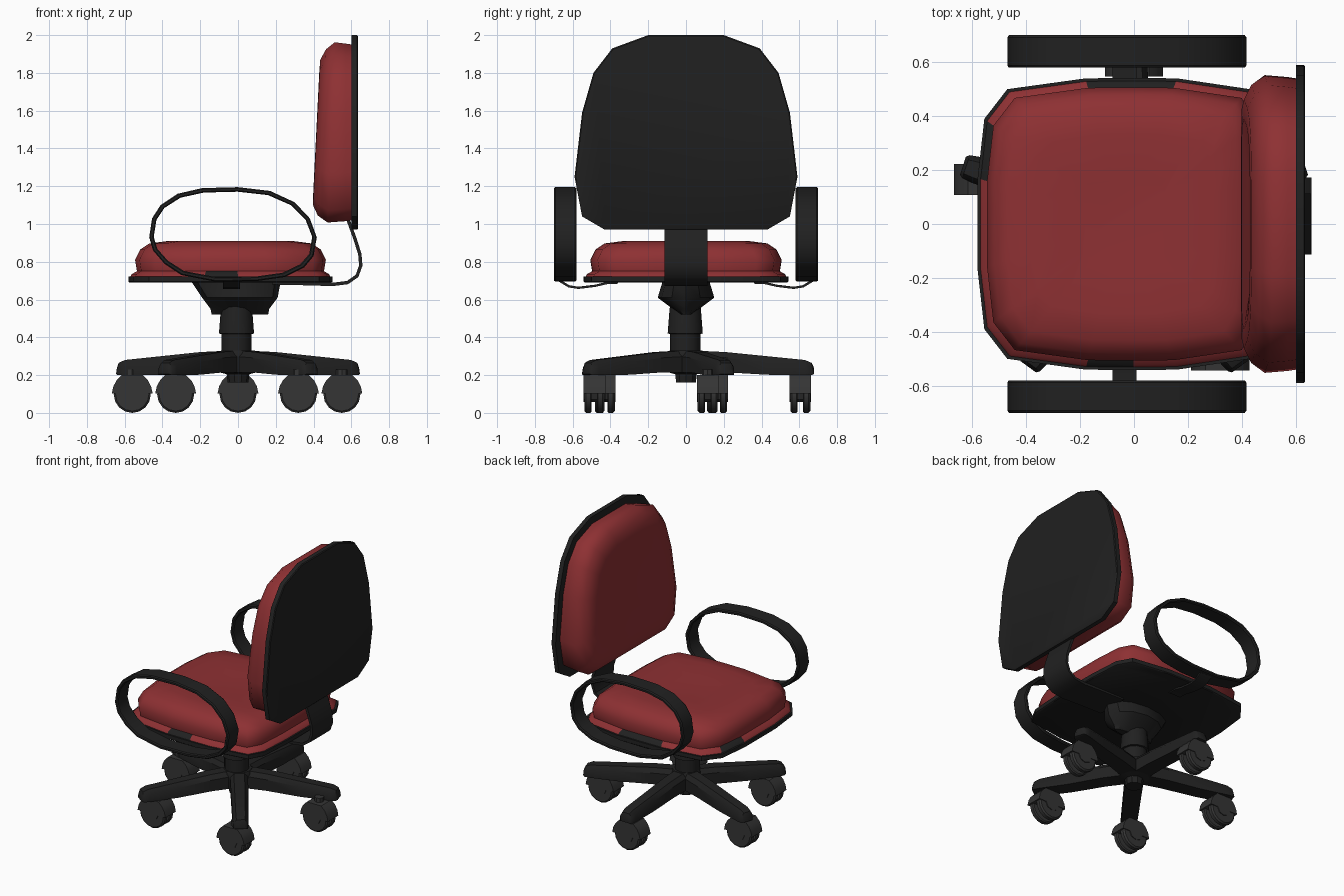
import bpy, bmesh
from math import sin, cos, pi, radians
from mathutils import Vector

if "Cube" in bpy.data.objects:
    bpy.data.objects.remove(bpy.data.objects["Cube"])


def material(name, rgb):
    m = bpy.data.materials.new(name)
    m.diffuse_color = (*rgb, 1)
    m.use_nodes = True
    m.node_tree.nodes["Principled BSDF"].inputs["Base Color"].default_value = m.diffuse_color
    return m


RED = material("red_fabric", (0.27, 0.03, 0.033))
BLACK = material("black_plastic", (0.015, 0.015, 0.015))
GREY = material("caster_plastic", (0.035, 0.035, 0.035))


def loft(name, rings, mats, wrap=False, angle=35, patch=()):
    """Skin equal-length rings; patch lists (ring, segment) faces using mats[1]."""
    bm = bmesh.new()
    vs = [[bm.verts.new(p) for p in r] for r in rings]
    n, k = len(rings[0]), len(rings)
    for i in range(k if wrap else k - 1):
        a, b = vs[i], vs[(i + 1) % k]
        for j in range(n):
            f = bm.faces.new((a[j], a[(j + 1) % n], b[(j + 1) % n], b[j]))
            f.material_index = int((i, j) in patch)
    if not wrap:
        bm.faces.new(vs[0])
        bm.faces.new(vs[-1])
    bmesh.ops.recalc_face_normals(bm, faces=bm.faces)
    me = bpy.data.meshes.new(name)
    bm.to_mesh(me)
    bm.free()
    for m in mats:
        me.materials.append(m)
    ob = bpy.data.objects.new(name, me)
    bpy.context.collection.objects.link(ob)
    bpy.ops.object.select_all(action='DESELECT')
    ob.select_set(True)
    bpy.context.view_layer.objects.active = ob
    bpy.ops.object.shade_smooth_by_angle(angle=radians(angle))
    return ob


def ellipse(rx, ry, z, n=12, cx=0.0, cy=0.0):
    return [(cx + rx * cos(2 * pi * i / n), cy + ry * sin(2 * pi * i / n), z) for i in range(n)]


def disc_y(r, x, y, z, n=16):
    return [(x + r * cos(2 * pi * i / n), y, z + r * sin(2 * pi * i / n)) for i in range(n)]


def ribbon(name, path, thick, place, lo, hi):
    """Flat strip following a 2D path; place(u, v, w) maps to 3D."""
    rings = []
    for i, p in enumerate(path):
        p = Vector(p)
        t = (Vector(path[min(i + 1, len(path) - 1)]) - Vector(path[max(i - 1, 0)])).normalized()
        o = Vector((-t.y, t.x)) * thick / 2
        a, b = p + o, p - o
        rings.append([place(*a, lo), place(*a, hi), place(*b, hi), place(*b, lo)])
    return loft(name, rings, [BLACK])


# Seat plate and cushion share one outline
half = [(-0.58, 0.17), (-0.555, 0.39), (-0.47, 0.5), (-0.18, 0.54), (0, 0.542),
        (0.16, 0.54), (0.43, 0.5), (0.485, 0.4), (0.5, 0.17)]
seat_outline = half + [(x, -y) for x, y in reversed(half)]


def seat_ring(z, inset):
    s = 1 - inset / 0.54
    return [(-0.04 + (x + 0.04) * s, y * s, z) for x, y in seat_outline]


loft("seat_plate", [seat_ring(0.69, 0.006), seat_ring(0.695, 0), seat_ring(0.722, 0)], [BLACK])
trim = [(i, j) for i in (0, 1) for j in (0, 3, 4, 13)]
loft("seat_cushion", [seat_ring(z, d) for z, d in (
    (0.72, 0.01), (0.735, 0.018), (0.75, 0.045), (0.81, 0.035), (0.865, 0.062),
    (0.897, 0.11), (0.91, 0.21), (0.897, 0.38))], [RED, BLACK], angle=60, patch=trim)

# Backrest plate and dished cushion share one outline
half = [(0.2, 2.0), (0.39, 1.93), (0.49, 1.8), (0.55, 1.59), (0.59, 1.25), (0.55, 1.04), (0.43, 0.97)]
back_outline = half + [(-y, z) for y, z in reversed(half)]


def back_ring(x, inset, lean=0.0):
    pts = [(y * (1 - inset / 0.59), 1.485 + (z - 1.485) * (1 - inset / 0.515)) for y, z in back_outline]
    return [(x + lean * (z - 1.4), y, z) for y, z in pts]


loft("backrest_plate", [back_ring(0.6, 0), back_ring(0.63, 0), back_ring(0.635, 0.006)], [BLACK])
loft("backrest_cushion", [back_ring(x, d, l) for x, d, l in (
    (0.602, 0.05, 0), (0.57, 0.045, 0), (0.49, 0.038, 0.04), (0.44, 0.075, 0.05),
    (0.412, 0.13, 0.05), (0.41, 0.2, 0.05), (0.428, 0.34, 0.03))], [RED], angle=60)

# Curved strip holding the backrest
ribbon("backrest_support", [(0.18, 0.688), (0.38, 0.684), (0.5, 0.68), (0.58, 0.69), (0.63, 0.725),
       (0.65, 0.78), (0.645, 0.84), (0.62, 0.92), (0.58, 1.03)], 0.018,
       lambda u, v, w: (u, w, v), -0.113, 0.113)

# Armrest loops and their brackets
arm = [(-0.47, 0.93), (-0.455, 1.03), (-0.41, 1.1), (-0.32, 1.16), (-0.19, 1.19), (0, 1.195),
       (0.17, 1.175), (0.3, 1.115), (0.38, 1.03), (0.417, 0.93), (0.4, 0.83), (0.35, 0.77),
       (0.25, 0.72), (0.1, 0.698), (-0.12, 0.695), (-0.3, 0.73), (-0.39, 0.79), (-0.45, 0.86)]


def arm_ring(y, inset):
    return [(-0.027 + (x + 0.027) * (1 - inset / 0.445), y, 0.945 + (z - 0.945) * (1 - inset / 0.25))
            for x, z in arm]


for side, s in (("left", 1), ("right", -1)):
    loft(side + "_armrest", [arm_ring(s * y, d) for y, d in (
        (0.58, 0.006), (0.588, 0), (0.692, 0), (0.70, 0.006), (0.70, 0.018),
        (0.692, 0.024), (0.588, 0.024), (0.58, 0.018))], [BLACK], wrap=True)
    ribbon(side + "_armrest_bracket", [(0.36, 0.69), (0.42, 0.687), (0.48, 0.673), (0.57, 0.662),
           (0.62, 0.67), (0.67, 0.7)], 0.012, lambda u, v, w: (w, s * u, v), -0.08, 0.01)

# Tilt housing, gas column and hub
loft("tilt_housing", [ellipse(0.235, 0.125, 0.692, cx=-0.01), ellipse(0.2, 0.15, 0.61, cx=0.01),
                      ellipse(0.155, 0.07, 0.55, cx=0.01), ellipse(0.15, 0.03, 0.522, cx=0.01)], [BLACK])
loft("column_cover", [ellipse(r, r, z, cx=-0.008, cy=-0.004) for r, z in
                      ((0.08, 0.57), (0.083, 0.55), (0.093, 0.42), (0.08, 0.418), (0.08, 0.3))], [BLACK])
loft("base_hub", [ellipse(r, r, z, 10) for r, z in
                  ((0.09, 0.33), (0.1, 0.31), (0.1, 0.215), (0.06, 0.205), (0.055, 0.16))], [BLACK])


# Five tapered star legs
def leg_section(r, top, bottom, w, a):
    prof = [(-w, bottom), (w, bottom), (w, top - 0.03), (0.6 * w, top), (-0.6 * w, top), (-w, top - 0.03)]
    return [(r * cos(a) - t * sin(a), 0.01 + r * sin(a) + t * cos(a), z) for t, z in prof]


for i in range(5):
    a = radians(18 + 72 * i)
    loft(f"base_leg_{i + 1}", [leg_section(*sec, a) for sec in (
        (0.03, 0.33, 0.215, 0.058), (0.2, 0.322, 0.215, 0.056), (0.42, 0.3, 0.202, 0.053),
        (0.62, 0.28, 0.2, 0.05), (0.655, 0.265, 0.2, 0.045), (0.667, 0.24, 0.205, 0.035))], [BLACK])

# Twin-wheel casters, all rolling along x
hood = [(-0.108, 0.103), (-0.1, 0.14), (-0.083, 0.172), (-0.055, 0.2), (0.055, 0.2), (0.083, 0.172),
        (0.1, 0.14), (0.108, 0.103), (0.05, 0.103), (0.035, 0.07), (0, 0.058), (-0.035, 0.07), (-0.05, 0.103)]
spots = [(0, 0.605), (0.55, 0.115), (-0.56, 0.165), (-0.33, -0.43), (0.32, -0.485)]
for i, (x, y) in enumerate(spots, 1):
    loft(f"caster_hood_{i}", [[(x + u, y + w, v) for u, v in hood] for w in (-0.058, 0.058)], [GREY])
    loft(f"caster_pin_{i}", [ellipse(0.03, 0.03, z, 8, x, y) for z in (0.19, 0.23)], [GREY])
    for side, s in (("a", 1), ("b", -1)):
        loft(f"caster_wheel_{i}{side}", [disc_y(r, x, y + s * w, 0.098) for r, w in (
            (0.09, 0.014), (0.098, 0.02), (0.098, 0.044), (0.088, 0.053))], [GREY])
